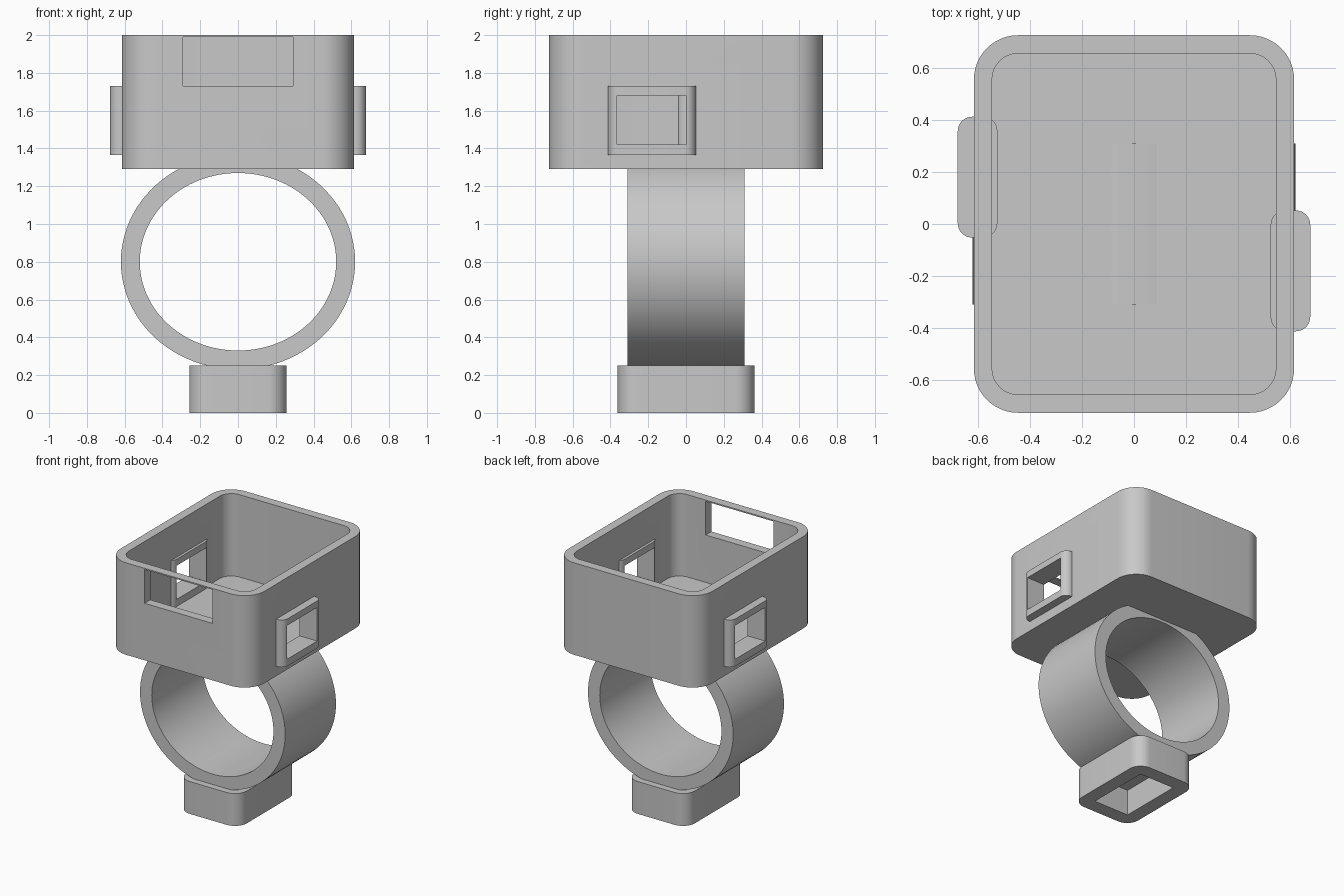
import bpy, bmesh, math

if "Cube" in bpy.data.objects:
    bpy.data.objects.remove(bpy.data.objects["Cube"], do_unlink=True)

grey = bpy.data.materials.new("plain grey")
grey.use_nodes = True
colour = (0.58, 0.58, 0.58, 1)
grey.diffuse_color = colour
for node in grey.node_tree.nodes:
    if node.type == 'BSDF_PRINCIPLED':
        node.inputs["Base Color"].default_value = colour


def make_object(name, bm):
    bmesh.ops.recalc_face_normals(bm, faces=bm.faces)
    mesh = bpy.data.meshes.new(name)
    bm.to_mesh(mesh)
    bm.free()
    obj = bpy.data.objects.new(name, mesh)
    bpy.context.collection.objects.link(obj)
    mesh.materials.append(grey)
    return obj


def rounded_block(name, x, y, z, radius=0, steps=12):
    """Block between (min, max) pairs, with rounded vertical edges."""
    outline = []
    if radius:
        corners = [(x[1] - radius, y[1] - radius), (x[0] + radius, y[1] - radius),
                   (x[0] + radius, y[0] + radius), (x[1] - radius, y[0] + radius)]
        for quarter, (cx, cy) in enumerate(corners):
            for i in range(steps + 1):
                a = (quarter + i / steps) * math.pi / 2
                outline.append((cx + radius * math.cos(a), cy + radius * math.sin(a)))
    else:
        outline = [(x[1], y[1]), (x[0], y[1]), (x[0], y[0]), (x[1], y[0])]
    bm = bmesh.new()
    base = bm.faces.new([bm.verts.new((px, py, z[0])) for px, py in outline])
    top = bmesh.ops.extrude_face_region(bm, geom=[base])["geom"]
    bmesh.ops.translate(bm, vec=(0, 0, z[1] - z[0]),
                        verts=[v for v in top if isinstance(v, bmesh.types.BMVert)])
    return make_object(name, bm)


def cut(obj, cutter):
    """Subtract a cutter and bake the result."""
    cutter.hide_render = True
    mod = obj.modifiers.new("cut", 'BOOLEAN')
    mod.operation = 'DIFFERENCE'
    mod.solver = 'EXACT'
    mod.object = cutter
    bpy.context.view_layer.update()
    result = obj.evaluated_get(bpy.context.evaluated_depsgraph_get())
    mesh = bpy.data.meshes.new_from_object(result)
    obj.modifiers.clear()
    obj.data = mesh


def discard(obj):
    bpy.data.objects.remove(obj, do_unlink=True)


# Open-topped case with a front window
case = rounded_block("case", (-0.615, 0.615), (-0.725, 0.725), (1.29, 2), 0.17)
hollow = rounded_block("hollow_cutter", (-0.545, 0.545), (-0.655, 0.655), (1.364, 2.2), 0.1)
window = rounded_block("window_cutter", (-0.29, 0.29), (-0.9, -0.6), (1.73, 1.99))
for cutter in (hollow, window):
    cut(case, cutter)
    discard(cutter)

# Side port frames, staggered on opposite walls
parts = [case]
for name, side in (("left_port_frame", 1), ("right_port_frame", -1)):
    def span(a, b):
        return tuple(sorted((a * side, b * side)))
    frame = rounded_block(name, span(0.525, 0.677), span(-0.412, 0.052), (1.365, 1.73), 0.055)
    port = rounded_block("port_cutter", span(0.4, 0.8), span(-0.365, 0), (1.42, 1.68))
    cut(frame, port)
    cut(case, port)
    discard(port)
    parts.append(frame)

# Oval band
bm = bmesh.new()
loops = []
segments = 96
for rx, rz, y in ((0.62, 0.57, -0.31), (0.62, 0.57, 0.31), (0.52, 0.47, 0.31), (0.52, 0.47, -0.31)):
    loops.append([bm.verts.new((rx * math.cos(2 * math.pi * i / segments), y,
                                0.8 + rz * math.sin(2 * math.pi * i / segments)))
                  for i in range(segments)])
for k in range(4):
    a, b = loops[k], loops[(k + 1) % 4]
    for i in range(segments):
        j = (i + 1) % segments
        bm.faces.new((a[i], a[j], b[j], b[i]))
parts.append(make_object("band", bm))

# Lower block with a recess underneath
block = rounded_block("lower_block", (-0.258, 0.258), (-0.362, 0.362), (0, 0.25), 0.1)
recess = rounded_block("recess_cutter", (-0.15, 0.15), (-0.25, 0.25), (-0.1, 0.2))
cut(block, recess)
discard(recess)
parts.append(block)

# Smooth the curved walls, keep edges crisp
bpy.ops.object.select_all(action='DESELECT')
for part in parts:
    part.select_set(True)
bpy.context.view_layer.objects.active = case
bpy.ops.object.shade_smooth_by_angle(angle=math.radians(30))
